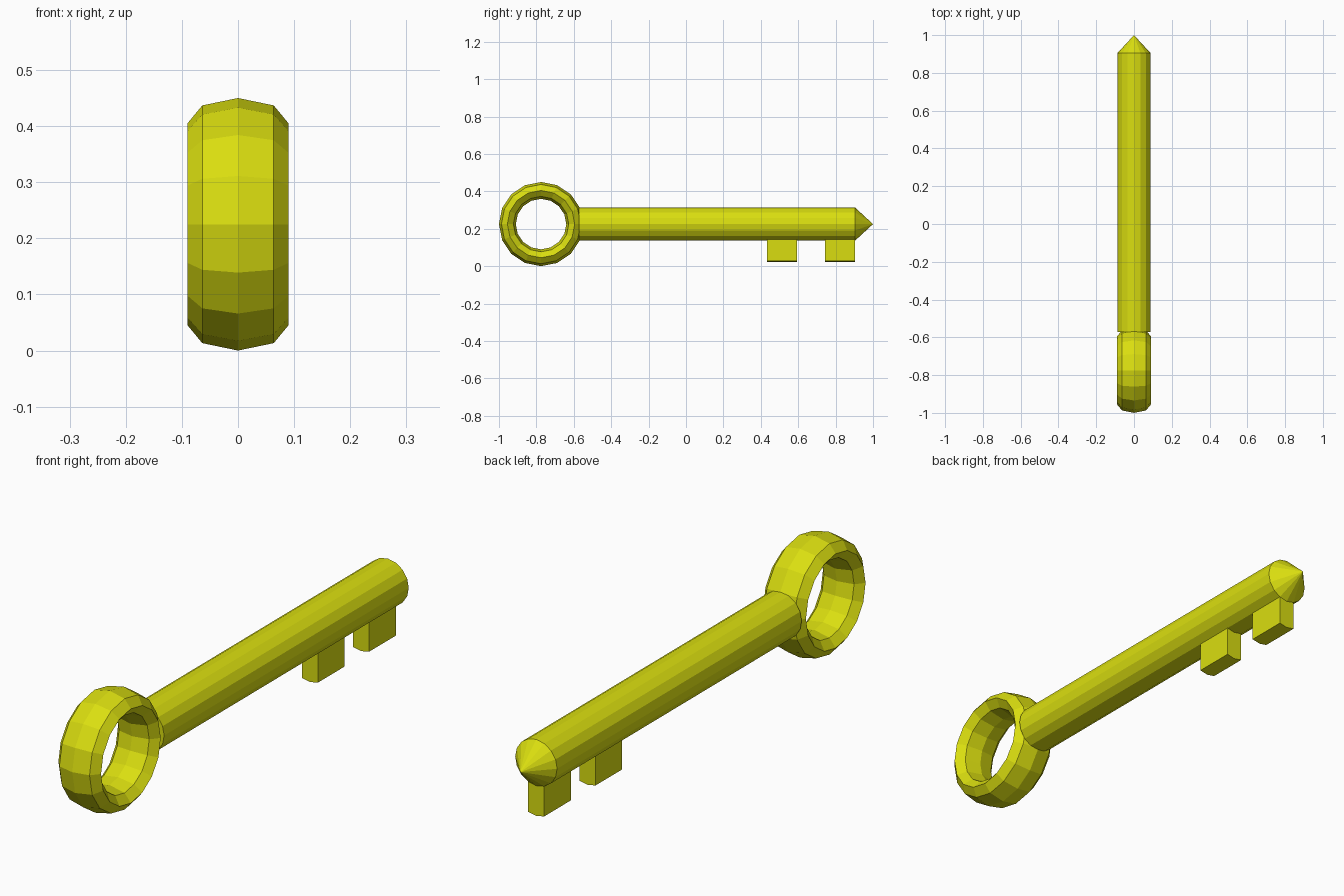
import bpy
from math import sin, cos, pi

if "Cube" in bpy.data.objects:
    bpy.data.objects.remove(bpy.data.objects["Cube"])

SIDES = 16
SHAFT_R = 0.0885
AXIS_Z = 0.225
RING_Y = -0.775
Y_BACK, Y_SHOULDER, Y_TIP = -0.572, 0.904, 1.0

gold = bpy.data.materials.new("yellow_metal")
gold.diffuse_color = (0.70, 0.73, 0.005, 1)
gold.use_nodes = True
gold.node_tree.nodes["Principled BSDF"].inputs["Base Color"].default_value = gold.diffuse_color


def make(name, verts, faces):
    mesh = bpy.data.meshes.new(name)
    mesh.from_pydata(verts, [], faces)
    mesh.materials.append(gold)
    obj = bpy.data.objects.new(name, mesh)
    bpy.context.collection.objects.link(obj)
    return obj


def extrude_y(name, profile, y0, y1):
    """Closed prism from an (x, z) outline, counter-clockwise seen from -y."""
    n = len(profile)
    verts = [(x, y, z) for y in (y0, y1) for x, z in profile]
    faces = [(i, i + n, (i + 1) % n + n, (i + 1) % n) for i in range(n)]
    faces = [f[::-1] for f in faces]
    faces += [tuple(range(n)), tuple(reversed(range(n, 2 * n)))]
    return make(name, verts, faces)


# Ring handle: a 16 x 8 torus stretched to twice its thickness along x
NT = 8
verts, faces = [], []
for i in range(SIDES):
    a = 2 * pi * i / SIDES
    for j in range(NT):
        b = 2 * pi * j / NT
        r = 0.18 + 0.045 * cos(b)
        verts.append((0.09 * sin(b), RING_Y + r * cos(a), AXIS_Z + r * sin(a)))
        i2, j2 = (i + 1) % SIDES, (j + 1) % NT
        faces.append((i * NT + j, i2 * NT + j, i2 * NT + j2, i * NT + j2))
make("ring_handle", verts, faces)

# Shaft with pointed tip
circle = [(SHAFT_R * cos(2 * pi * i / SIDES), AXIS_Z + SHAFT_R * sin(2 * pi * i / SIDES))
          for i in range(SIDES)]
verts = [(x, y, z) for y in (Y_BACK, Y_SHOULDER) for x, z in circle] + [(0, Y_TIP, AXIS_Z)]
faces = [tuple(range(SIDES))]
for i in range(SIDES):
    k = (i + 1) % SIDES
    faces.append((i, i + SIDES, k + SIDES, k))
    faces.append((i + SIDES, 2 * SIDES, k + SIDES))
faces = [faces[0]] + [f[::-1] for f in faces[1:]]
make("shaft", verts, faces)

# Teeth: two facets of the shaft's underside pulled straight down
DROP = 0.115
low = [(x, z - DROP) for x, z in circle[11:14]]
high = [(x, z) for x, z in reversed(circle[11:14])]
for label, y0, y1 in (("inner_tooth", 0.434, 0.594), ("outer_tooth", 0.743, Y_SHOULDER)):
    extrude_y(label, low + high, y0, y1)
